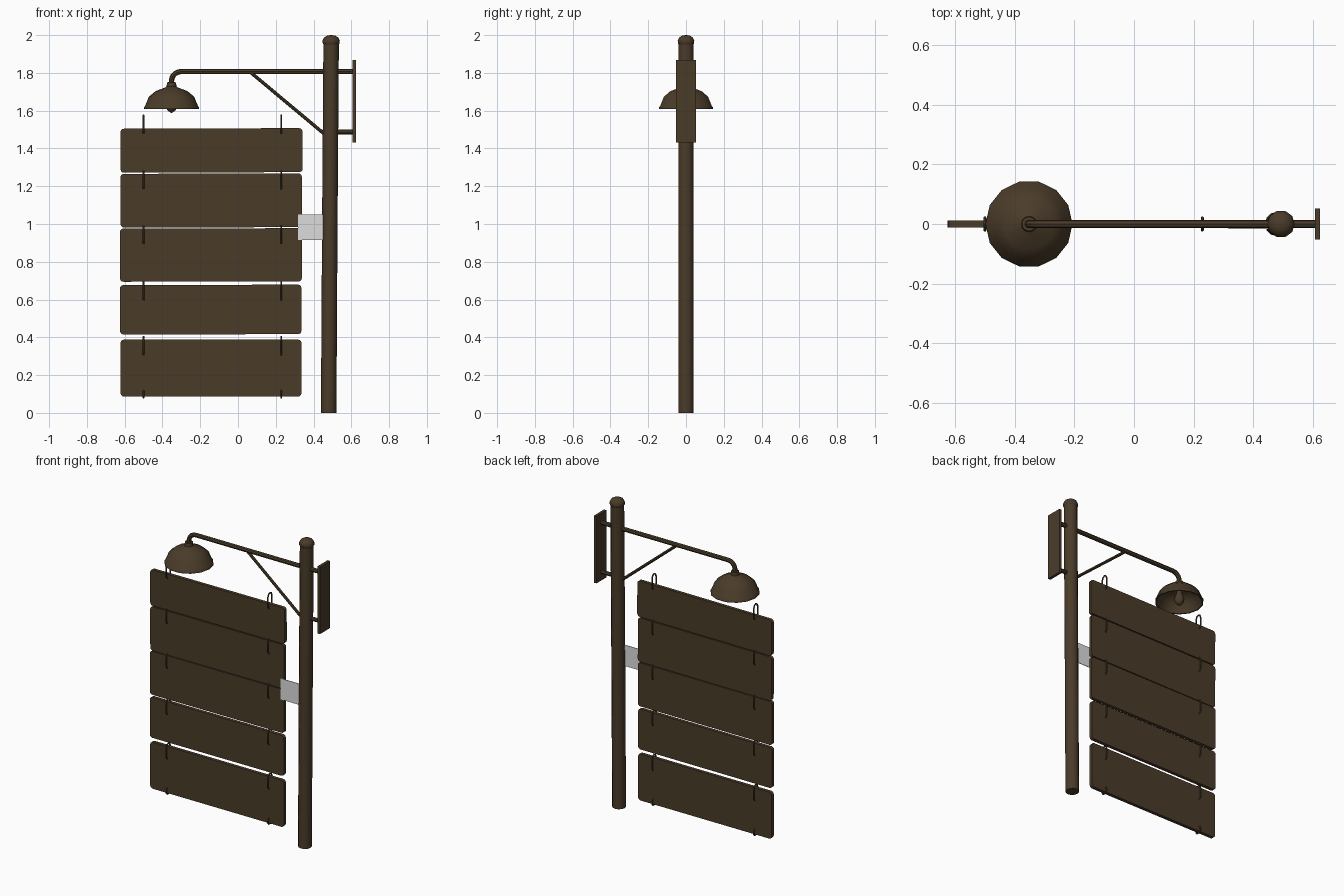
import bpy, bmesh, math
from mathutils import Vector

if "Cube" in bpy.data.objects:
    bpy.data.objects.remove(bpy.data.objects["Cube"])


def material(name, rgb):
    m = bpy.data.materials.new(name)
    m.diffuse_color = (*rgb, 1)
    m.use_nodes = True
    m.node_tree.nodes["Principled BSDF"].inputs["Base Color"].default_value = m.diffuse_color
    return m


BROWN = material("dark_brown", (0.068, 0.044, 0.022))
GREY = material("light_grey", (0.72, 0.72, 0.72))


def finish(name, bm, mat, smooth=True):
    bmesh.ops.recalc_face_normals(bm, faces=bm.faces)
    me = bpy.data.meshes.new(name)
    bm.to_mesh(me)
    bm.free()
    me.materials.append(mat)
    ob = bpy.data.objects.new(name, me)
    bpy.context.collection.objects.link(ob)
    if smooth:
        bpy.ops.object.select_all(action='DESELECT')
        ob.select_set(True)
        bpy.context.view_layer.objects.active = ob
        bpy.ops.object.shade_smooth_by_angle(angle=math.radians(40))
    return ob


def box(name, lo, hi, mat):
    bm = bmesh.new()
    bmesh.ops.create_cube(bm, size=1)
    for v in bm.verts:
        v.co = Vector([l + (c + 0.5) * (h - l) for l, h, c in zip(lo, hi, v.co)])
    return finish(name, bm, mat, False)


def lathe(name, profile, x, sides):
    """Spin (radius, z) points round a vertical axis at x."""
    bm = bmesh.new()
    rings = []
    for r, z in profile:
        n = 1 if r == 0 else sides
        rings.append([bm.verts.new((x + r * math.cos(2 * math.pi * i / sides),
                                    r * math.sin(2 * math.pi * i / sides), z))
                      for i in range(n)])
    for a, b in zip(rings, rings[1:]):
        for i in range(sides):
            j = (i + 1) % sides
            f = [a[i % len(a)], a[j % len(a)], b[j % len(b)], b[i % len(b)]]
            bm.faces.new(list(dict.fromkeys(f)))
    return finish(name, bm, BROWN)


def tube(name, pts, r, sides=8, closed=False):
    """Sweep a round section along points lying in one upright plane."""
    pts = [Vector(p) for p in pts]
    n = len(pts)
    spread = max(p.x for p in pts) - min(p.x for p in pts)
    side = Vector((0, 1, 0)) if spread > 1e-4 else Vector((1, 0, 0))
    bm = bmesh.new()
    rings = []
    for i, p in enumerate(pts):
        a = pts[(i - 1) % n] if closed or i else p
        b = pts[(i + 1) % n] if closed or i < n - 1 else p
        up = (b - a).normalized().cross(side)
        rings.append([bm.verts.new(p + r * (side * math.cos(2 * math.pi * k / sides)
                                            + up * math.sin(2 * math.pi * k / sides)))
                      for k in range(sides)])
    for i in range(n if closed else n - 1):
        a, b = rings[i], rings[(i + 1) % n]
        for k in range(sides):
            j = (k + 1) % sides
            bm.faces.new((a[k], a[j], b[j], b[k]))
    if not closed:
        bm.faces.new(rings[0])
        bm.faces.new(rings[-1])
    return finish(name, bm, BROWN)


def board(name, x0, x1, z0, z1, tilt, thick=0.022, r=0.018):
    """Plank with rounded corners, slightly tilted."""
    cx, cz = (x0 + x1) / 2, (z0 + z1) / 2
    hw, hh = (x1 - x0) / 2, (z1 - z0) / 2
    bm = bmesh.new()
    ring = []
    for q, (sx, sz) in enumerate(((1, 1), (-1, 1), (-1, -1), (1, -1))):
        for k in range(4):
            a = math.radians(90 * q + 30 * k)
            ring.append(bm.verts.new((sx * (hw - r) + r * math.cos(a), -thick / 2,
                                      sz * (hh - r) + r * math.sin(a))))
    face = bm.faces.new(ring)
    ext = bmesh.ops.extrude_face_region(bm, geom=[face])
    for v in ext['geom']:
        if isinstance(v, bmesh.types.BMVert):
            v.co.y += thick
    ob = finish(name, bm, BROWN)
    ob.location = (cx, 0, cz)
    ob.rotation_euler.y = math.radians(-tilt)


# post, leaning very slightly, with a knob cap
tube("post", [(0.48, 0, 0), (0.486, 0, 1), (0.493, 0, 1.95)], 0.041, 12)
lathe("post_cap", [(0, 1.94), (0.034, 1.942), (0.044, 1.955), (0.046, 1.97),
                   (0.038, 1.987), (0.02, 1.998), (0, 2.0)], 0.493, 10)

# back plate, lamp arm with its bend, lower stub and diagonal brace
box("back_plate", (0.606, -0.052, 1.432), (0.624, 0.052, 1.867), BROWN)
LX = -0.352
bend = [(LX + 0.05 - 0.05 * math.sin(math.radians(a)), 0,
         1.757 + 0.05 * math.cos(math.radians(a))) for a in range(0, 91, 18)]
tube("lamp_arm", [(0.61, 0, 1.807)] + bend + [(LX, 0, 1.73)], 0.014)
tube("lower_stub", [(0.48, 0, 1.488), (0.61, 0, 1.488)], 0.013)
tube("brace", [(0.07, 0, 1.80), (0.465, 0, 1.47)], 0.009)

# lamp shade as a thin open shell, and the bulb
lathe("lamp_shade", [(0, 1.752), (0.024, 1.75), (0.026, 1.728), (0.036, 1.722),
                     (0.085, 1.703), (0.12, 1.674), (0.14, 1.625), (0.146, 1.618),
                     (0.146, 1.61), (0.138, 1.61), (0.114, 1.668), (0.08, 1.694),
                     (0, 1.712)], LX, 14)
lathe("bulb", [(0, 1.71), (0.015, 1.705), (0.018, 1.67), (0.03, 1.635),
               (0.027, 1.61), (0.015, 1.596), (0, 1.588)], LX, 10)

# hanging boards: left, right, bottom, top, tilt
BOARDS = [(-0.622, 0.342, 1.273, 1.506, 0.2),
          (-0.622, 0.338, 0.982, 1.267, 0.2),
          (-0.625, 0.338, 0.695, 0.977, 0.1),
          (-0.625, 0.336, 0.416, 0.678, 0.1),
          (-0.622, 0.336, 0.086, 0.388, 0.0)]
for i, b in enumerate(BOARDS):
    board(f"board_{i + 1}", *b)


def hook(name, x, lo, hi, w=0.021):
    """Closed upright wire loop reaching round a board edge."""
    c = 0.012
    tube(name, [(x, -w, lo + c), (x, -w, hi - 2 * c), (x, -w * 0.6, hi - c * 0.5),
                (x, 0, hi), (x, w * 0.6, hi - c * 0.5), (x, w, hi - 2 * c),
                (x, w, lo + c), (x, w * 0.6, lo), (x, -w * 0.6, lo)],
         0.005, 6, True)


# wire hooks, two per joint
SPANS = [(1.48, 1.576)] + [(b[3] - 0.08, b[3] + 0.016) for b in BOARDS[1:]] + [(0.08, 0.122)]
for side, x in (("left", -0.5), ("right", 0.229)):
    for i, (lo, hi) in enumerate(SPANS):
        hook(f"hook_{side}_{i + 1}", x, lo, hi)

# pale plate joining boards to post
box("pale_plate", (0.317, -0.017, 0.914), (0.452, -0.0135, 1.05), GREY)
